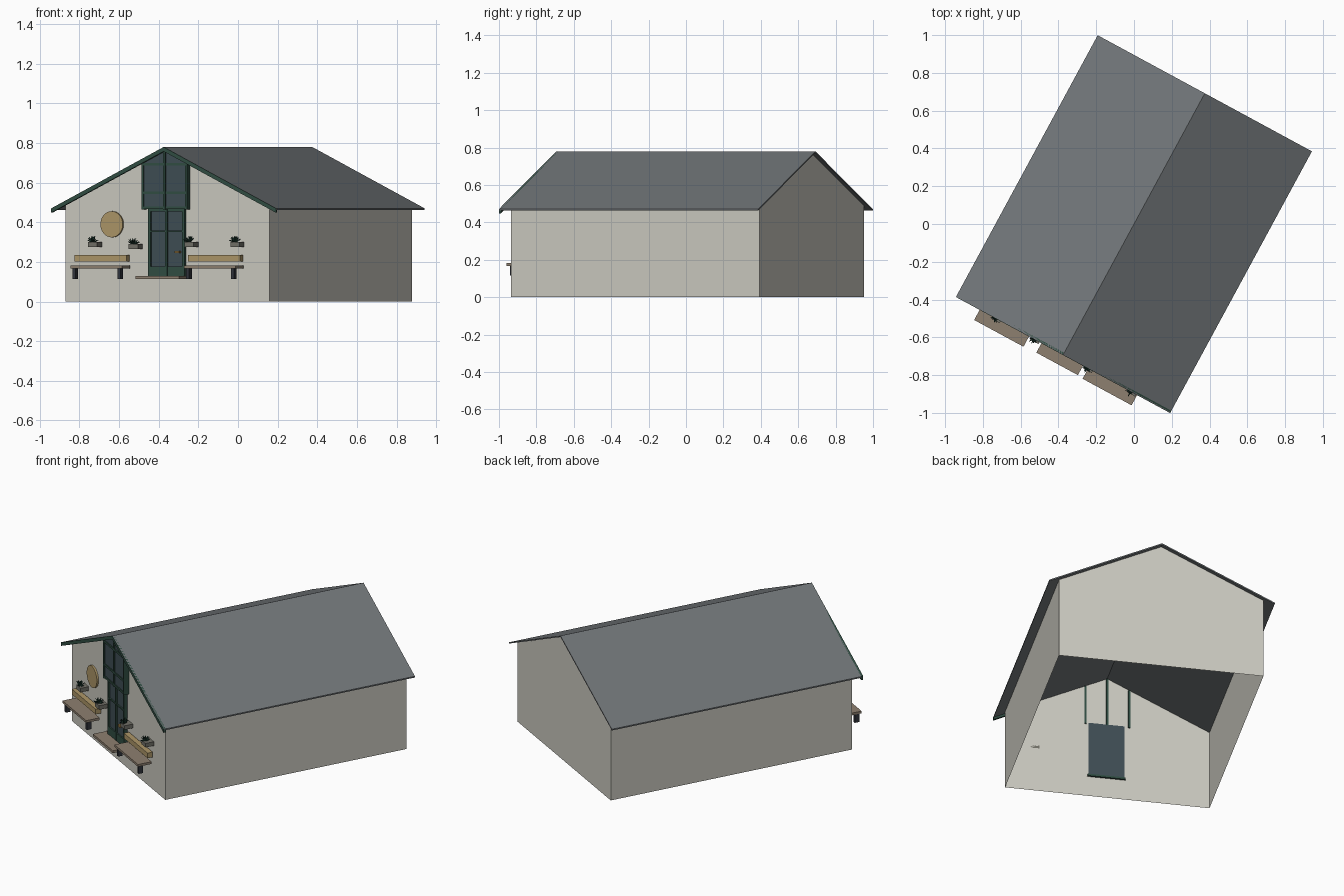
import bpy, bmesh, math, random
from mathutils import Matrix, Vector

random.seed(4)
if "Cube" in bpy.data.objects:
    bpy.data.objects.remove(bpy.data.objects["Cube"], do_unlink=True)

TURN = math.radians(-28.45)          # whole building is turned on its plot
HALF_W, FRONT, BACK = 0.585, -0.748, 0.764
EAVE, ROOF_END, RIDGE, SLOPE = 0.645, 0.787, 0.78, 0.48


def material(name, r, g, b):
    m = bpy.data.materials.new(name)
    m.use_nodes = True
    m.diffuse_color = (r, g, b, 1)
    m.node_tree.nodes["Principled BSDF"].inputs["Base Color"].default_value = (r, g, b, 1)
    return m


WALL = material("warm white wall", 0.60, 0.59, 0.53)
ROOF = material("slate grey roof", 0.165, 0.18, 0.19)
GREEN = material("dark green paint", 0.03, 0.075, 0.055)
GLASS = material("blue grey glass", 0.05, 0.075, 0.09)
TAN = material("tan wood", 0.42, 0.31, 0.14)
SEAT = material("weathered wood", 0.27, 0.215, 0.16)
METAL = material("dark metal", 0.03, 0.035, 0.045)
STONE = material("grey planter", 0.17, 0.165, 0.14)
LEAF = material("deep green leaf", 0.015, 0.05, 0.035)
BRASS = material("brass", 0.35, 0.21, 0.06)


def finish(name, bm, mat):
    bmesh.ops.recalc_face_normals(bm, faces=bm.faces)
    mesh = bpy.data.meshes.new(name)
    bm.to_mesh(mesh)
    bm.free()
    mesh.materials.append(mat)
    ob = bpy.data.objects.new(name, mesh)
    ob.rotation_euler.z = TURN
    bpy.context.collection.objects.link(ob)
    return ob


def prism(name, profile, y0, y1, mat, caps=True):
    """Extrude an (x, z) profile from y0 to y1."""
    bm = bmesh.new()
    a = [bm.verts.new((x, y0, z)) for x, z in profile]
    b = [bm.verts.new((x, y1, z)) for x, z in profile]
    for i in range(len(a)):
        j = (i + 1) % len(a)
        bm.faces.new((a[i], a[j], b[j], b[i]))
    if caps:
        bm.faces.new(a)
        bm.faces.new(b)
    return finish(name, bm, mat)


def box(name, x0, x1, y0, y1, z0, z1, mat):
    return prism(name, [(x0, z0), (x1, z0), (x1, z1), (x0, z1)], y0, y1, mat)


def under_roof(x, gap=0.01):
    return RIDGE - SLOPE * abs(x) - gap


# Wall shell: thin sheets, open underneath and under the roof
bm = bmesh.new()
outline = [(-HALF_W, 0), (HALF_W, 0), (HALF_W, under_roof(HALF_W)),
           (0, under_roof(0)), (-HALF_W, under_roof(HALF_W))]
front, back = [[bm.verts.new((x, y, z)) for x, z in outline] for y in (FRONT, BACK)]
bm.faces.new(front)
bm.faces.new(back[::-1])
for i, j in ((1, 2), (4, 0)):
    bm.faces.new((front[i], back[i], back[j], front[j]))
finish("walls", bm, WALL)

# Roof slabs and front barge boards
for side, tag in ((-1, "right"), (1, "left")):
    edge = RIDGE - SLOPE * EAVE

    def strip(depth):
        return [(0, RIDGE), (side * EAVE, edge), (side * EAVE, edge - depth), (0, RIDGE - depth)]
    prism("roof_" + tag, strip(0.008), -ROOF_END, ROOF_END, ROOF)
    prism("barge_board_" + tag, strip(0.022), -ROOF_END - 0.002, -ROOF_END + 0.012, GREEN)

# Gable window above the door
W = 0.13
prism("gable_window_glass", [(-W, 0.47), (W, 0.47), (W, under_roof(W)), (0, under_roof(0)),
                             (-W, under_roof(W))], -0.774, FRONT - 0.004, GLASS)
for x in (-W + 0.005, 0, W - 0.005):
    box("gable_window_post", x - 0.006, x + 0.006, -0.782, FRONT + 0.006, 0.465,
        under_roof(abs(x) + 0.006), GREEN)
for z in (0.474, 0.55, 0.693):
    box("gable_window_rail", -W, W, -0.78, -0.76, z - 0.006, z + 0.006, GREEN)

# Door with glazed leaf
D0, D1 = -0.098, 0.108
MID = (D0 + D1) / 2
box("door_glass", D0, D1, FRONT - 0.012, FRONT + 0.006, 0.13, 0.47, GLASS)
for x, w in ((D0 + 0.006, 0.007), (MID, 0.006), (D1 - 0.006, 0.007)):
    box("door_stile", x - w, x + w, FRONT - 0.022, FRONT - 0.002, 0.13, 0.47, GREEN)
for z0, z1 in ((0.13, 0.178), (0.35, 0.358), (0.455, 0.47)):
    box("door_rail", D0, D1, FRONT - 0.02, FRONT - 0.002, z0, z1, GREEN)
box("door_inner_sill", D0 - 0.005, D1 + 0.005, FRONT, FRONT + 0.012, 0.125, 0.137, GREEN)
box("door_handle", 0.06, 0.085, FRONT - 0.035, FRONT - 0.01, 0.244, 0.256, BRASS)
box("door_step", -0.13, 0.12, -0.845, FRONT, 0.115, 0.13, SEAT)

# Benches
for x0, x1, tag in ((-0.502, -0.205, "right"), (0.151, 0.446, "left")):
    box("bench_seat_" + tag, x0, x1, -0.85, -0.765, 0.168, 0.182, SEAT)
    box("bench_back_" + tag, x0 - 0.012, x1 - 0.01, -0.785, FRONT - 0.005, 0.203, 0.235, TAN)
    for x in (x0 + 0.014, x1 - 0.024):
        box("bench_leg_" + tag, x - 0.009, x + 0.009, -0.838, -0.81, 0.115, 0.168, METAL)

# Wall planters with spiky foliage
for x, z in ((-0.402, 0.275), (-0.168, 0.265), (0.153, 0.275), (0.415, 0.275)):
    box("planter", x - 0.026, x + 0.026, -0.8, FRONT, z, z + 0.025, STONE)
    bm = bmesh.new()
    for i in range(18):
        lean = Matrix.Rotation(i * 2.4, 4, 'Z') @ Matrix.Rotation(random.uniform(0.2, 1.3), 4, 'X')
        place = Matrix.Translation((x - 0.008, -0.785, z + 0.024)) @ lean
        bmesh.ops.create_cone(bm, cap_ends=True, segments=4, radius1=0.007, radius2=0.001,
                              depth=0.034, matrix=place @ Matrix.Translation((0, 0, 0.016)))
    finish("plant", bm, LEAF)

# Round wall plaque
ring = [(-0.314 + 0.064 * math.cos(t * math.tau / 32), 0.39 + 0.066 * math.sin(t * math.tau / 32))
        for t in range(32)]
prism("round_plaque", ring, FRONT - 0.012, FRONT - 0.001, TAN)
